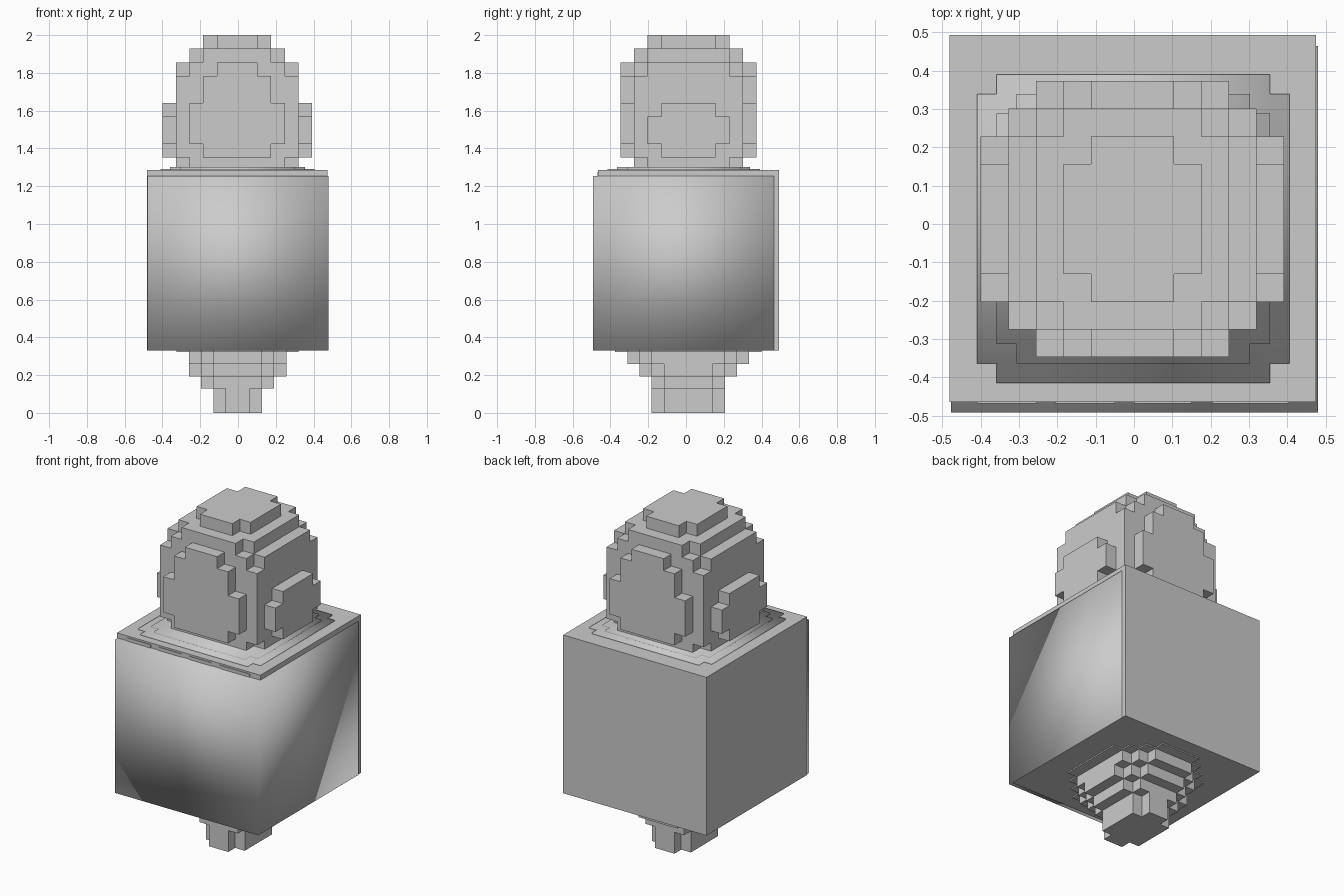
import bpy, bmesh
from mathutils import Vector

if "Cube" in bpy.data.objects:
    bpy.data.objects.remove(bpy.data.objects["Cube"])


def finish(bm, name, smooth=False):
    bmesh.ops.recalc_face_normals(bm, faces=bm.faces)
    for f in bm.faces:
        f.smooth = smooth
    me = bpy.data.meshes.new(name)
    bm.to_mesh(me)
    bm.free()
    ob = bpy.data.objects.new(name, me)
    bpy.context.collection.objects.link(ob)
    return ob


def box(name, lo, hi, smooth=False):
    lo, hi = Vector(lo), Vector(hi)
    bm = bmesh.new()
    for v in bmesh.ops.create_cube(bm, size=1)['verts']:
        v.co = (lo + hi) / 2 + v.co * (hi - lo)
    return finish(bm, name, smooth)


def voxels(name, layers, nx, ny, centre, z0, cell):
    """Outer skin of a block stack. Each layer, bottom first, lists the
    largest |x| cell for each row |y|, from the middle row outward."""
    filled = set()
    for k, rows in enumerate(layers):
        for j in range(ny):
            r = int(abs(j + .5 - ny / 2))
            for i in range(nx):
                if r < len(rows) and abs(i + .5 - nx / 2) <= rows[r]:
                    filled.add((i, j, k))
    bm = bmesh.new()
    origin = Vector((centre[0] - nx * cell / 2, centre[1] - ny * cell / 2, z0))
    for c in filled:
        for axis in range(3):
            for side in (0, 1):
                n = list(c)
                n[axis] += 2 * side - 1
                if tuple(n) in filled:
                    continue
                quad = []
                loop = ((0, 0), (1, 0), (1, 1), (0, 1))
                for u, w in (loop if side else loop[::-1]):
                    p = Vector(c)
                    p[axis] += side
                    p[(axis + 1) % 3] += u
                    p[(axis + 2) % 3] += w
                    quad.append(bm.verts.new(origin + p * cell))
                bm.faces.new(quad)
    bmesh.ops.remove_doubles(bm, verts=bm.verts, dist=1e-4)
    bmesh.ops.dissolve_limit(bm, angle_limit=.01, verts=bm.verts, edges=bm.edges)
    return finish(bm, name)


def stepped_plate(name, quadrant, centre, z0, z1):
    """Plate with notched corners, mirrored from one quadrant."""
    pts = []
    for n, (sx, sy) in enumerate(((1, 1), (-1, 1), (-1, -1), (1, -1))):
        q = quadrant if n % 2 == 0 else quadrant[::-1]
        pts += [(centre[0] + sx * x, centre[1] + sy * y) for x, y in q]
    bm = bmesh.new()
    f = bm.faces.new([bm.verts.new((x, y, z0)) for x, y in pts])
    top = bmesh.ops.extrude_face_region(bm, geom=[f])['geom']
    bmesh.ops.translate(bm, vec=(0, 0, z1 - z0),
                        verts=[v for v in top if isinstance(v, bmesh.types.BMVert)])
    return finish(bm, name, True)


# main block and the slightly shifted smooth shell round it
box("main_block", (-.482, -.465, .33), (.475, .493, 1.285))
box("smooth_shell", (-.478, -.492, .331), (.48, .465, 1.255), True)

# thin strips along the front top edge
for n, (a, b) in enumerate(((-.41, -.255), (-.205, -.05), (0, .15), (.205, .405))):
    box(f"front_strip_{n + 1}", (a, -.469, 1.25), (b, -.46, 1.275))

# low stepped terraces on top of the block
stepped_plate("terrace_lower", [(.408, .352), (.357, .352), (.357, .403)],
              (-.002, -.0125), 1.28, 1.292)
stepped_plate("terrace_upper", [(.357, .301), (.305, .301), (.305, .352)],
              (-.002, -.0125), 1.28, 1.301)

# rounded block-built dome
dome = [
    (4, 4, 4, 3),
    (5, 5, 4, 4, 2),
    (5, 5, 5, 4, 3),
    (5, 5, 5, 4, 3),
    (5, 5, 4, 4, 3),
    (4, 4, 4, 4, 2),
    (4, 4, 4, 4, 2),
    (4, 4, 4, 3, 1),
    (3, 3, 3, 2),
    (2, 2, 1),
]
voxels("dome", dome, 11, 10, (-.004, .013), 2 - 10 * .072, .072)

# tapering block-built foot
foot = [
    (1.5, 1.5, .5),
    (1.5, 1.5, .5),
    (2.5, 2.5, 1.5),
    (3.5, 3.5, 2.5, 1.5),
    (3.5, 3.5, 3.5, 2.5, 1.5),
    (4.5, 4.5, 4.5, 3.5, 2.5, 1.5),
]
voxels("foot", foot, 10, 12, (-.002, .012), 0, .0645)
